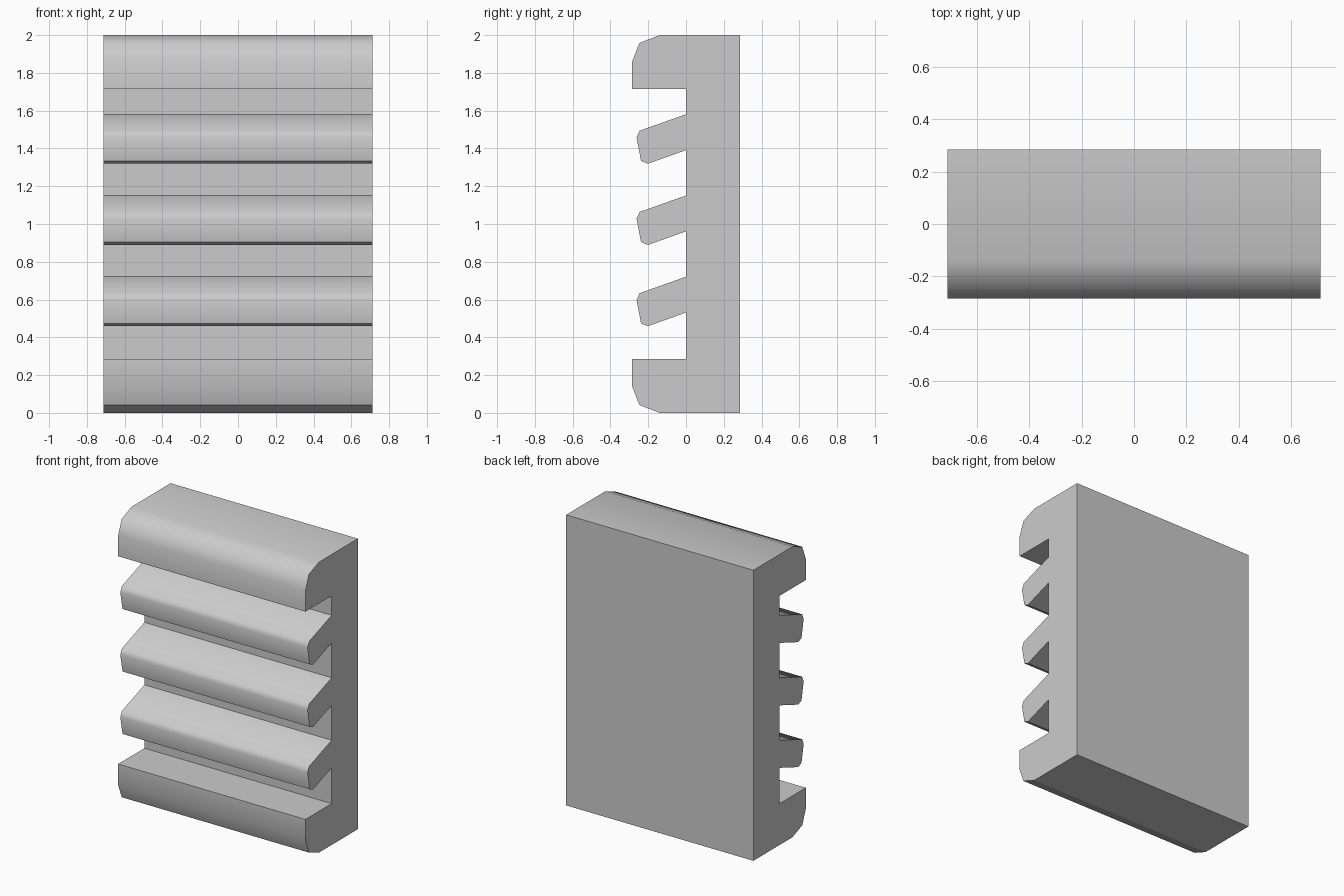
import bpy
import bmesh
import math

old = bpy.data.objects.get("Cube")
if old:
    bpy.data.objects.remove(old, do_unlink=True)

HALF_WIDTH = 0.713
BACK = 0.285
HEIGHT = 2.0
SLAT_PITCH = 0.43

grey = bpy.data.materials.new("light_grey")
grey.use_nodes = True
colour = (0.6, 0.6, 0.6, 1)
grey.diffuse_color = colour
grey.node_tree.nodes["Principled BSDF"].inputs["Base Color"].default_value = colour

# Side profile as (y, z): chamfered lip, mirrored for top and bottom
lip = [(-0.14, 0), (-0.247, 0.042), (-BACK, 0.14), (-BACK, 0.285), (0, 0.285)]
# One tilted slat, from its lower root to its upper root
slat = [(0, 0.531), (-0.202, 0.459), (-0.238, 0.474),
        (-0.262, 0.598), (-0.245, 0.634), (0, 0.721)]

profile = [(BACK, 0)] + lip
for i in range(3):
    profile += [(y, z + i * SLAT_PITCH) for y, z in slat]
profile += [(y, HEIGHT - z) for y, z in reversed(lip)]
profile.append((BACK, HEIGHT))

# Extrude the profile across the full width
bm = bmesh.new()
end = bm.faces.new([bm.verts.new((-HALF_WIDTH, y, z)) for y, z in profile])
extruded = bmesh.ops.extrude_face_region(bm, geom=[end], use_keep_orig=True)
verts = [v for v in extruded["geom"] if isinstance(v, bmesh.types.BMVert)]
bmesh.ops.translate(bm, verts=verts, vec=(2 * HALF_WIDTH, 0, 0))
bmesh.ops.recalc_face_normals(bm, faces=bm.faces)
mesh = bpy.data.meshes.new("slatted_panel")
bm.to_mesh(mesh)
bm.free()

panel = bpy.data.objects.new("slatted_panel", mesh)
bpy.context.collection.objects.link(panel)
mesh.materials.append(grey)

# Soft rounded noses, crisp undersides
bpy.ops.object.select_all(action="DESELECT")
panel.select_set(True)
bpy.context.view_layer.objects.active = panel
bpy.ops.object.shade_smooth_by_angle(angle=math.radians(55))
for face in mesh.polygons:
    if face.normal.z < -0.5:
        face.use_smooth = False
